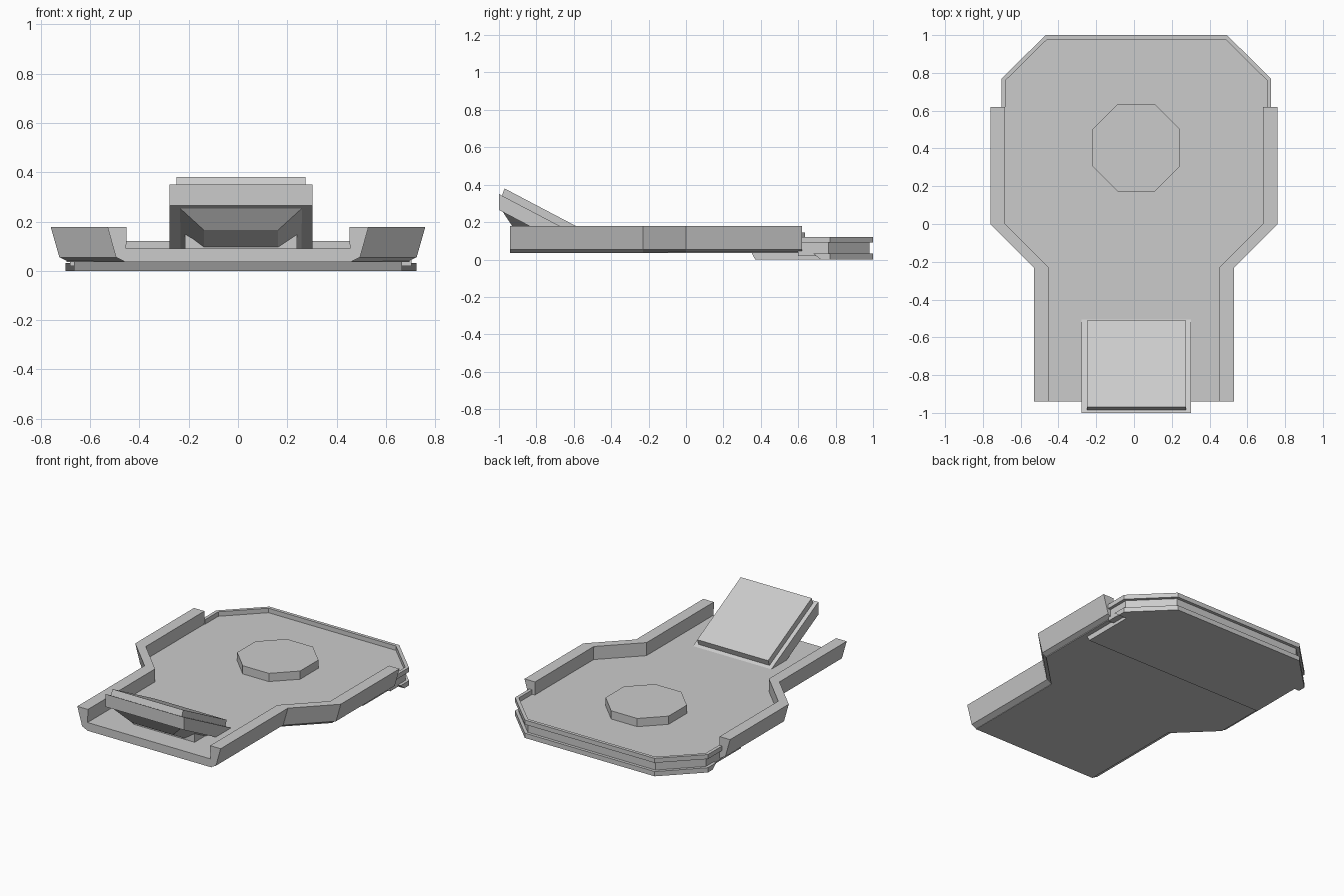
import bpy, bmesh, math

cube = bpy.data.objects.get("Cube")
if cube:
    bpy.data.objects.remove(cube)

grey = bpy.data.materials.new("plain grey")
grey.use_nodes = True
grey.diffuse_color = (0.6, 0.6, 0.6, 1)
grey.node_tree.nodes["Principled BSDF"].inputs["Base Color"].default_value = (0.6, 0.6, 0.6, 1)

SHIFT = 0.012


def loft(name, rings):
    """Closed solid skinned through rings of equal point count."""
    bm = bmesh.new()
    loops = [[bm.verts.new(p) for p in ring] for ring in rings]
    for a, b in zip(loops, loops[1:]):
        for i in range(len(a)):
            j = (i + 1) % len(a)
            bm.faces.new((a[i], a[j], b[j], b[i]))
    bm.faces.new(loops[0])
    bm.faces.new(loops[-1])
    bmesh.ops.recalc_face_normals(bm, faces=bm.faces[:])
    mesh = bpy.data.meshes.new(name)
    bm.to_mesh(mesh)
    bm.free()
    mesh.materials.append(grey)
    obj = bpy.data.objects.new(name, mesh)
    bpy.context.collection.objects.link(obj)
    return obj


def prism(name, outline, z0, z1):
    return loft(name, [[(x, y, z) for x, y in outline] for z in (z0, z1)])


def both_sides(half, shift=0.0):
    return [(x + shift, y) for x, y in half] + [(shift - x, y) for x, y in reversed(half)]


def back_outline(inset, start):
    half = [(0.713 - inset, start), (0.713 - inset, 0.77 - inset * 0.4),
            (0.48 - inset * 0.4, 1.0 - inset)]
    return both_sides(half, SHIFT)


# Floor of the tray, wide part and narrow front neck
prism("floor", both_sides([(0.46, -0.94), (0.46, -0.23), (0.695, 0), (0.695, 0.62)]), 0.035, 0.09)
prism("back_floor", back_outline(0.02, 0.6), 0.02, 0.09)

# Flared side walls with a chamfered lower edge
for side, sx in (("left", 1), ("right", -1)):
    rings = []
    for x, y in ((0.53, -0.94), (0.53, -0.23), (0.76, 0), (0.76, 0.62)):
        section = [(x, 0.178), (x - 0.035, 0.055), (x - 0.075, 0.035), (x - 0.078, 0.178)]
        rings.append([(sx * u, y, z) for u, z in section])
    loft(side + "_wall", rings)

# Raised rim around the back edge
outer, inner = back_outline(0, 0.62), back_outline(0.022, 0.62)
prism("back_rim", outer + inner[::-1], 0.09, 0.12)

# Lower plate and the flange around its back edge
loft("lower_plate", [[(x, y, z) for x, y in both_sides(
    [(0.665, start), (0.665, 0.77), (0.46, 0.98)])] for z, start in ((0, 0.37), (0.037, 0.35))])
loft("lower_flange", [[(x, y, z) for x, y in back_outline(0, start)]
                      for z, start in ((0, 0.72), (0.032, 0.68))])

# Octagonal pad in the middle of the tray
pad = [(SHIFT + 0.252 * math.cos(a), 0.403 + 0.252 * math.sin(a))
       for a in (math.pi * (k + 0.5) / 4 for k in range(8))]
prism("round_pad", pad, 0.09, 0.145)


# Tilted block at the front, drawn as side profiles across its width
def across(name, profile, half_width):
    return loft(name, [[(SHIFT + s * half_width, y, z) for y, z in profile] for s in (-1, 1)])


across("tilted_block", [(-1, 0.265), (-1, 0.35), (-0.47, 0.072), (-0.47, 0.05), (-0.59, 0.05)], 0.29)
across("tilted_panel", [(-0.985, 0.34), (-0.97, 0.38), (-0.51, 0.138), (-0.525, 0.1)], 0.262)

# Tapered underside and its support
loft("tapered_underside", [
    [(SHIFT - w, y0, z0), (SHIFT + w, y0, z0), (SHIFT + w, y1, z1), (SHIFT - w, y1, z1)]
    for w, y0, z0, y1, z1 in ((0.25, -0.98, 0.256, -0.65, 0.085), (0.15, -0.92, 0.165, -0.78, 0.085))])
across("support", [(-0.8, 0.08), (-0.8, 0.165), (-0.62, 0.08)], 0.228)
